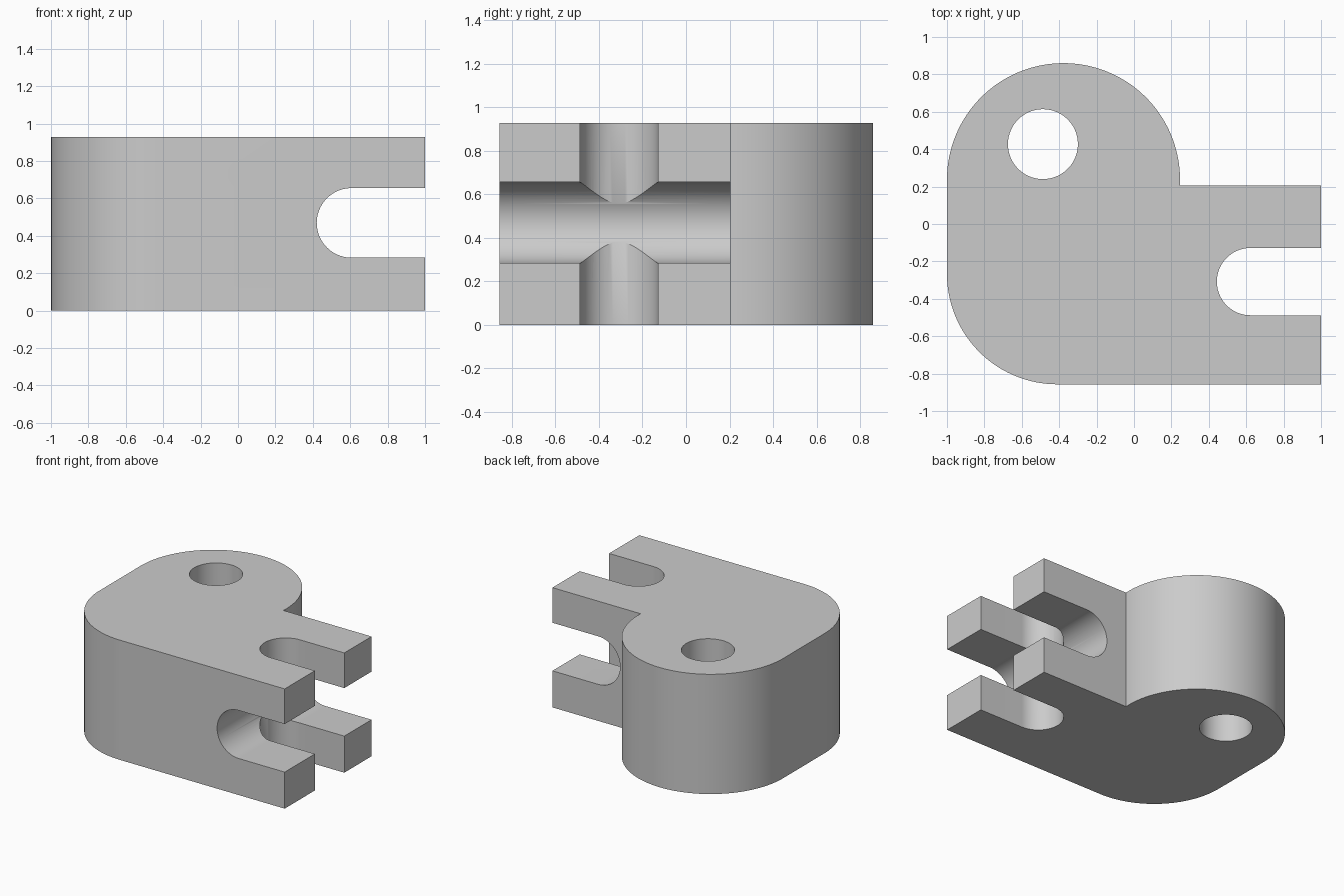
import bpy, bmesh, math
from mathutils import Vector

cube = bpy.data.objects.get("Cube")
if cube:
    bpy.data.objects.remove(cube, do_unlink=True)

HEIGHT = 0.927
FRONT, BACK = -0.857, 0.205

grey = bpy.data.materials.new("plain_grey")
grey.use_nodes = True
colour = (0.6, 0.6, 0.6, 1)
grey.diffuse_color = colour
grey.node_tree.nodes["Principled BSDF"].inputs["Base Color"].default_value = colour


def arc(cx, cy, r, start, end, steps):
    """Points along an arc, angles in degrees."""
    angles = [math.radians(start + (end - start) * i / steps) for i in range(steps + 1)]
    return [(cx + r * math.cos(a), cy + r * math.sin(a)) for a in angles]


def prism(name, outline, place, direction):
    """Extrude a 2D outline, mapped to 3D by place, along direction."""
    bm = bmesh.new()
    base = bm.faces.new([bm.verts.new(place(u, v)) for u, v in outline])
    top = bmesh.ops.extrude_face_region(bm, geom=[base], use_keep_orig=True)["geom"]
    moved = [g for g in top if isinstance(g, bmesh.types.BMVert)]
    bmesh.ops.translate(bm, verts=moved, vec=Vector(direction))
    bmesh.ops.recalc_face_normals(bm, faces=bm.faces)
    mesh = bpy.data.meshes.new(name)
    bm.to_mesh(mesh)
    bm.free()
    mesh.materials.append(grey)
    obj = bpy.data.objects.new(name, mesh)
    bpy.context.collection.objects.link(obj)
    return obj


def slot(cx, cy, r):
    """Round-ended slot, open past the right-hand end."""
    return [(1.2, cy + r)] + arc(cx, cy, r, 90, 270, 40) + [(1.2, cy - r)]


# Main body: round lobe at the back, rounded front corner, straight arm
lobe_r = 0.623
drop = -math.degrees(math.asin((0.237 - BACK) / lobe_r))
outline = [(1, FRONT), (1, BACK)]
outline += arc(lobe_r - 1, 0.237, lobe_r, drop, 180, 80)
outline += arc(-0.41, FRONT + 0.59, 0.59, 180, 270, 40)
body = prism("clevis_body", outline, lambda u, v: (u, v, 0), (0, 0, HEIGHT))

# Cutters: pin hole, vertical slot and cross slot
upright = lambda u, v: (u, v, -0.2)
sideways = lambda u, v: (u, -1.1, v)
cutters = [
    prism("pin_hole_cutter", arc(-0.487, 0.427, 0.187, 0, 354, 59), upright, (0, 0, 1.4)),
    prism("vertical_slot_cutter", slot(0.623, -0.308, 0.18), upright, (0, 0, 1.4)),
    prism("cross_slot_cutter", slot(0.607, 0.469, 0.186), sideways, (0, 2.2, 0)),
]
bpy.ops.object.select_all(action="DESELECT")
body.select_set(True)
bpy.context.view_layer.objects.active = body
for cutter in cutters:
    mod = body.modifiers.new(cutter.name, "BOOLEAN")
    mod.operation = "DIFFERENCE"
    mod.solver = "EXACT"
    mod.object = cutter
    bpy.ops.object.modifier_apply(modifier=mod.name)
    bpy.data.objects.remove(cutter, do_unlink=True)

bpy.ops.object.shade_smooth_by_angle(angle=math.radians(30))
